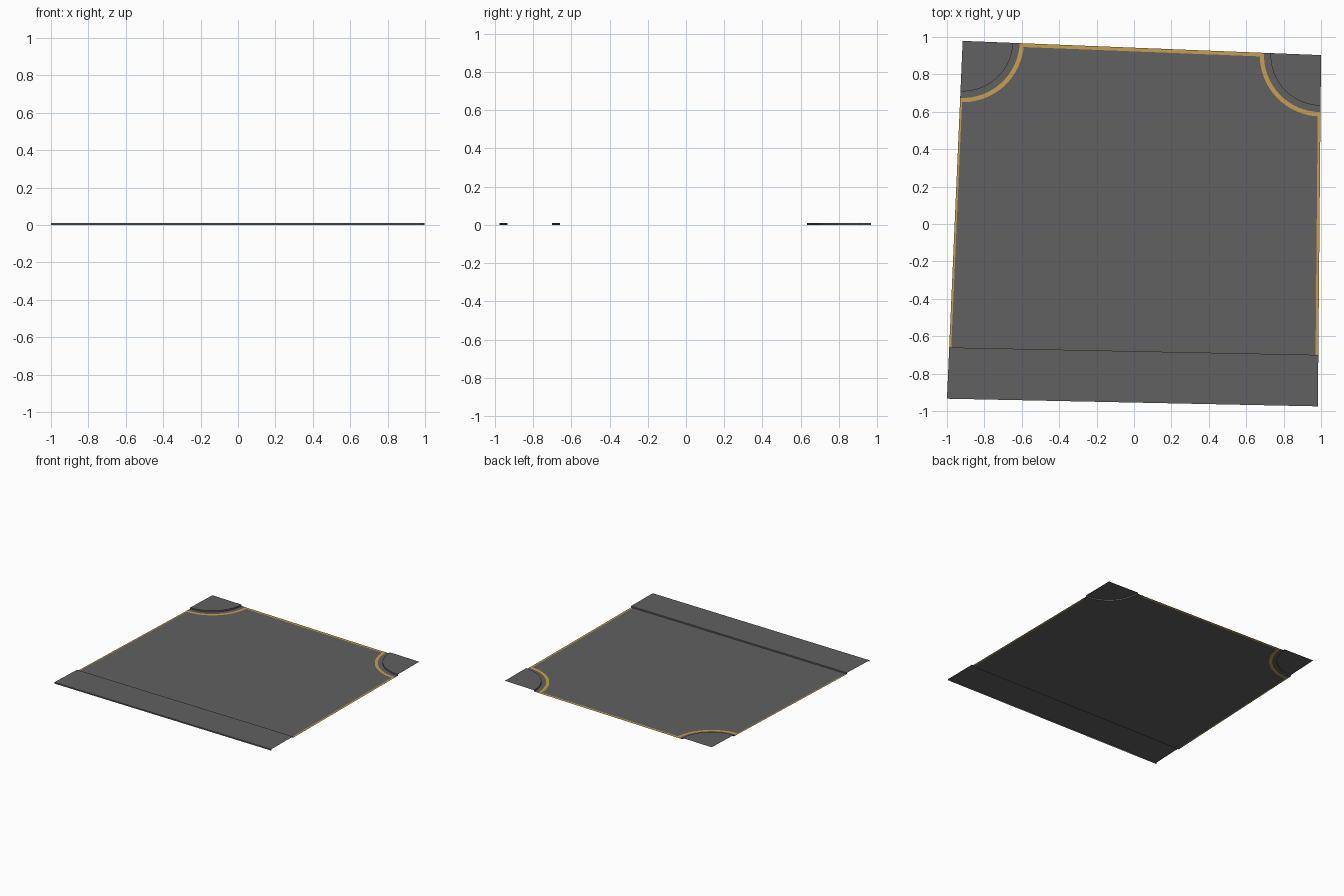
import bpy, bmesh, math
from mathutils import Vector

if "Cube" in bpy.data.objects:
    bpy.data.objects.remove(bpy.data.objects["Cube"])

H = 0.011          # kerb height
R_KERB, R_IN, R_OUT = 0.27, 0.305, 0.328
N = 16             # segments per corner arc

TL, TR = Vector((-0.916, 0.979)), Vector((1.0, 0.903))
BL, BR = Vector((-1.0, -0.934)), Vector((0.983, -0.975))


def material(name, rgb):
    m = bpy.data.materials.new(name)
    m.diffuse_color = (*rgb, 1)
    m.use_nodes = True
    m.node_tree.nodes["Principled BSDF"].inputs["Base Color"].default_value = m.diffuse_color
    return m


asphalt = material("asphalt_grey", (0.119, 0.119, 0.122))
yellow = material("line_yellow", (0.57, 0.35, 0.085))


def build(name, mat, polys):
    """Object from polygons of 3D points, shared points welded."""
    bm = bmesh.new()
    for poly in polys:
        bm.faces.new([bm.verts.new(p) for p in poly])
    bmesh.ops.remove_doubles(bm, verts=bm.verts, dist=1e-5)
    me = bpy.data.meshes.new(name)
    bm.to_mesh(me)
    bm.free()
    me.materials.append(mat)
    ob = bpy.data.objects.new(name, me)
    bpy.context.collection.objects.link(ob)
    return ob


def up(p, z=0.0):
    return Vector((p.x, p.y, z))


def flat(points, z=0.0):
    """Polygon at height z, wound to face up."""
    area = sum(a.x * b.y - b.x * a.y for a, b in zip(points, points[1:] + points[:1]))
    pts = points if area > 0 else points[::-1]
    return [up(p, z) for p in pts]


def band(a, b, z=0.0):
    """Flat strip of quads between two point rows."""
    return [flat([a[i], a[i + 1], b[i + 1], b[i]], z) for i in range(len(a) - 1)]


def wall(row):
    """Upright kerb face facing the right-hand side of the row."""
    return [[up(p), up(q), up(q, H), up(p, H)] for p, q in zip(row, row[1:])]


def arc(c, p, q, r, trim0=0.0, trim1=0.0):
    """Arc about c from direction c->p to c->q, ends trimmed by a length."""
    a0 = math.atan2(p.y - c.y, p.x - c.x) + trim0 / r
    a1 = math.atan2(q.y - c.y, q.x - c.x) - trim1 / r
    return [c + r * Vector((math.cos(a0 + (a1 - a0) * i / N),
                            math.sin(a0 + (a1 - a0) * i / N))) for i in range(N + 1)]


# raised front pavement strip with its two kerb faces
SL = TL.lerp(BL, (TL.y + 0.66) / (TL.y - BL.y))
SR = TR.lerp(BR, (TR.y + 0.70) / (TR.y - BR.y))
build("front_pavement", asphalt, [flat([BL, BR, SR, SL], H)] + wall([BL, BR]) + wall([SR, SL]))

# rounded corner pavements, gutters and curved painted lines
# (TL arc runs left edge -> back edge, TR arc runs back edge -> right edge)
for side, c, p, q in (("left", TL, BL, TR), ("right", TR, TL + Vector((0, -1e-6)), BR)):
    if side == "right":
        # measure the back-edge direction just below -180 degrees
        def corner(r, c=c, p=p, q=q):
            a0 = math.atan2(p.y - c.y, p.x - c.x)
            a1 = math.atan2(q.y - c.y, q.x - c.x)
            a0 += 2 * math.pi if a0 < 0 else 0
            a1 += 2 * math.pi if a1 < 0 else 0
            return [c + r * Vector((math.cos(a0 + (a1 - a0) * i / N),
                                    math.sin(a0 + (a1 - a0) * i / N))) for i in range(N + 1)]
    else:
        def corner(r, c=c, p=p, q=q):
            return arc(c, p, q, r)
    kerb, inner, outer = corner(R_KERB), corner(R_IN), corner(R_OUT)
    build(side + "_corner_pavement", asphalt, [flat([c] + kerb, H)] + wall(kerb))
    build(side + "_corner_gutter", asphalt, band(kerb, inner))
    build(side + "_corner_line", yellow, band(inner, outer, 0.001 if side == "right" else 0.0))
    if side == "right":
        build("right_line_bed", asphalt, band(inner, outer))
        right_arc = outer
    else:
        left_arc = outer


# straight painted lines along the open edges
def inset(p, toward, w):
    return p + (toward - p).normalized() * w


W_LEFT, W_BACK, W_RIGHT = 0.011, 0.02, 0.015
l0, l1 = inset(left_arc[0], left_arc[1], W_LEFT), inset(left_arc[-1], left_arc[-2], W_BACK)
r0, r1 = inset(right_arc[0], right_arc[1], W_BACK), inset(right_arc[-1], right_arc[-2], W_RIGHT)
s0, s1 = inset(SL, SR, W_LEFT), inset(SR, SL, W_RIGHT)
build("left_line", yellow, [flat([SL, s0, l0, left_arc[0]])])
build("back_line", yellow, [flat([left_arc[-1], l1, r0, right_arc[0]])])
build("right_line", yellow, [flat([SR, s1, r1, right_arc[-1]])])

# road surface between the lines
road = [s0, s1, r1] + right_arc[1:-1][::-1] + [r0, l1] + left_arc[1:-1][::-1] + [l0]
build("road", asphalt, [flat(road)])
